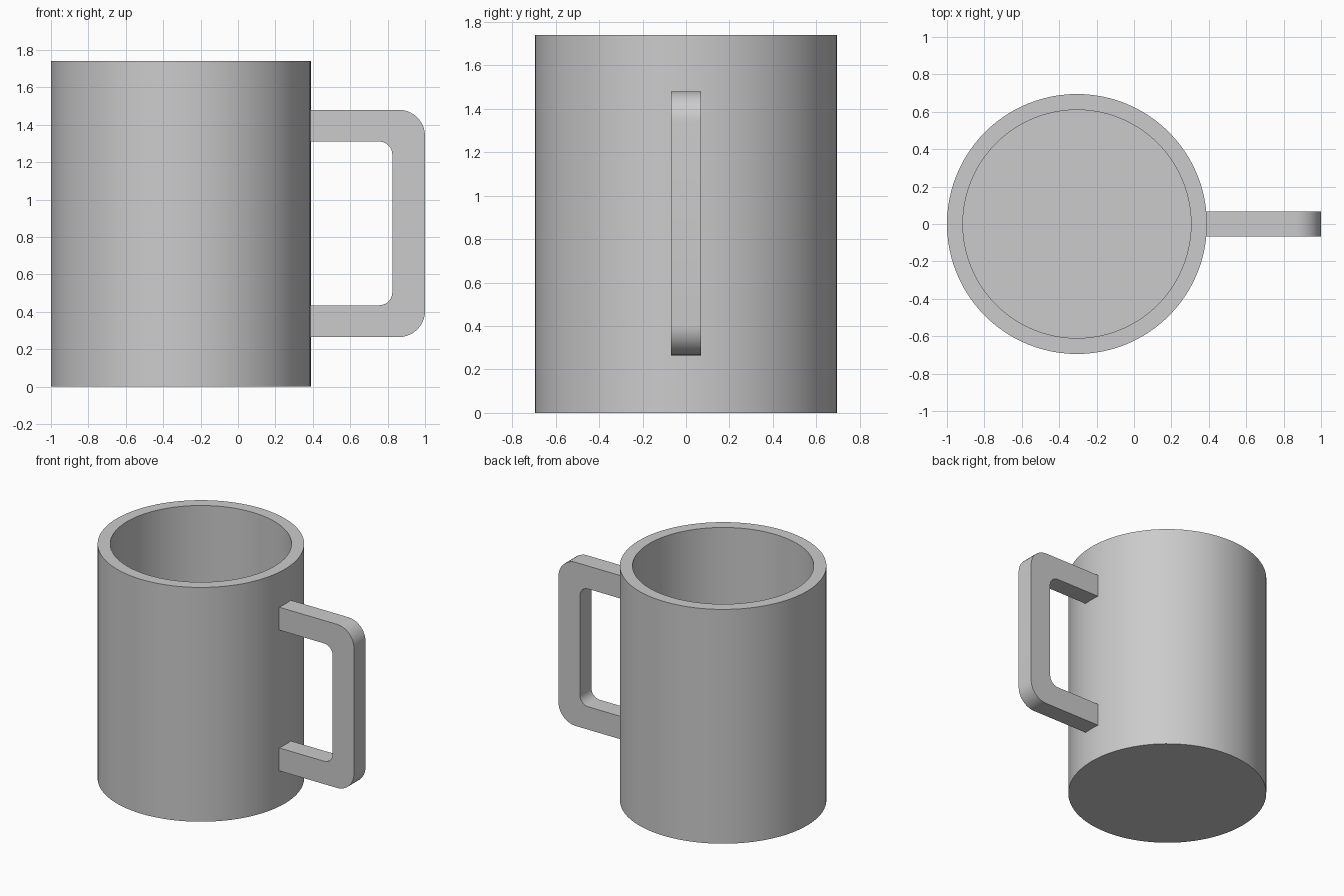
import bpy, bmesh
from math import sin, cos, pi

cube = bpy.data.objects.get("Cube")
if cube:
    bpy.data.objects.remove(cube, do_unlink=True)

grey = bpy.data.materials.new("light_grey")
grey.use_nodes = True
colour = (0.6, 0.6, 0.6, 1)
grey.diffuse_color = colour
grey.node_tree.nodes["Principled BSDF"].inputs["Base Color"].default_value = colour

CENTRE_X, HEIGHT = -0.305, 1.74
OUTER, INNER, FLOOR = 0.695, 0.61, 0.085
SEGMENTS = 96


def finish(name, bm):
    """Turn a bmesh into a smooth-shaded object with sharp edges kept."""
    bmesh.ops.recalc_face_normals(bm, faces=bm.faces[:])
    mesh = bpy.data.meshes.new(name)
    bm.to_mesh(mesh)
    bm.free()
    mesh.materials.append(grey)
    obj = bpy.data.objects.new(name, mesh)
    bpy.context.collection.objects.link(obj)
    bpy.ops.object.select_all(action='DESELECT')
    obj.select_set(True)
    bpy.context.view_layer.objects.active = obj
    bpy.ops.object.shade_smooth_by_angle(angle=pi / 6)
    return obj


def ring(bm, radius, z):
    return [bm.verts.new((radius * cos(2 * pi * i / SEGMENTS),
                          radius * sin(2 * pi * i / SEGMENTS), z))
            for i in range(SEGMENTS)]


# Hollow cup: base, outer wall, rim, inner wall, inner floor
bm = bmesh.new()
rings = [ring(bm, r, z) for r, z in
         [(OUTER, 0), (OUTER, HEIGHT), (INNER, HEIGHT), (INNER, FLOOR)]]
for a, b in zip(rings, rings[1:]):
    for i in range(SEGMENTS):
        j = (i + 1) % SEGMENTS
        bm.faces.new((a[i], a[j], b[j], b[i]))
bm.faces.new(rings[0])
bm.faces.new(rings[-1])
cup = finish("cup_body", bm)
cup.location.x = CENTRE_X


# Handle: a C-shaped bar with rounded corners, its ends sunk in the wall
def bracket(right, low, high, radius, start=0.35, steps=10):
    """Outline from the lower end, round both corners, to the upper end."""
    pts = [(start, low)]
    for cz, first in ((low + radius, -pi / 2), (high - radius, 0)):
        for k in range(steps + 1):
            t = first + pi / 2 * k / steps
            pts.append((right - radius + radius * cos(t), cz + radius * sin(t)))
    return pts + [(start, high)]


HALF_WIDTH = 0.068
outer = bracket(1.0, 0.265, 1.48, 0.14)
inner = bracket(0.825, 0.435, 1.31, 0.07)
bm = bmesh.new()
# Four rails run along the bar; each neighbouring pair is bridged
rails = [[bm.verts.new((x, y, z)) for x, z in path]
         for path, y in ((outer, -HALF_WIDTH), (outer, HALF_WIDTH),
                         (inner, HALF_WIDTH), (inner, -HALF_WIDTH))]
for n in range(4):
    a, b = rails[n], rails[(n + 1) % 4]
    for i in range(len(a) - 1):
        bm.faces.new((a[i], a[i + 1], b[i + 1], b[i]))
for end in (0, -1):
    bm.faces.new([rail[end] for rail in rails])
finish("handle", bm)
